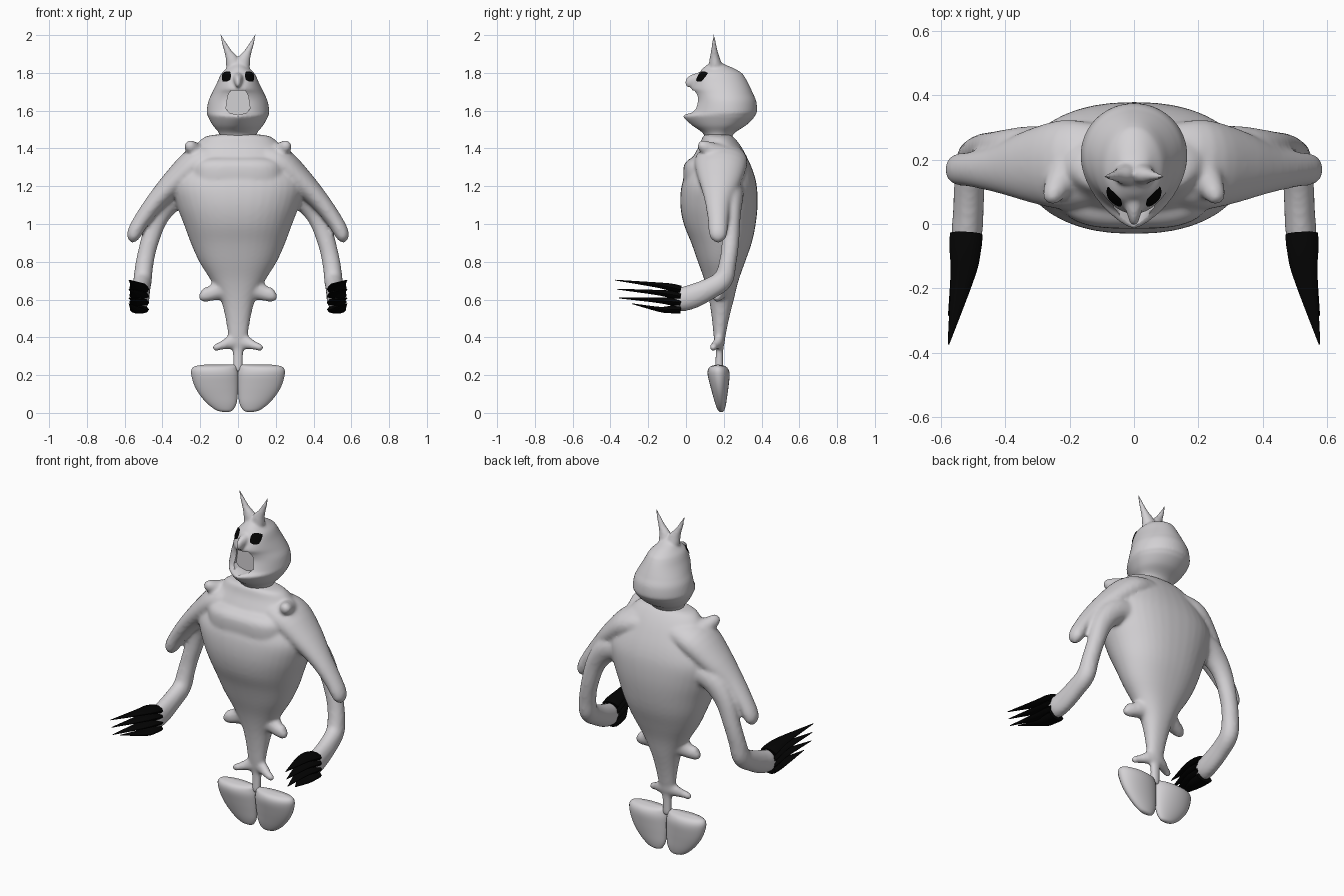
import bpy, bmesh, math
from mathutils import Vector

cube = bpy.data.objects.get("Cube")
if cube:
    bpy.data.objects.remove(cube)


def material(name, color):
    m = bpy.data.materials.new(name)
    m.use_nodes = True
    m.diffuse_color = color
    m.node_tree.nodes["Principled BSDF"].inputs["Base Color"].default_value = color
    return m


SKIN = material("pale grey skin", (0.65, 0.635, 0.655, 1))
BLACK = material("black", (0.001, 0.001, 0.001, 1))


def select(objects):
    bpy.ops.object.select_all(action="DESELECT")
    for ob in objects:
        ob.select_set(True)
    bpy.context.view_layer.objects.active = objects[0]


def finish(name, bm, mat):
    bmesh.ops.recalc_face_normals(bm, faces=bm.faces)
    me = bpy.data.meshes.new(name)
    bm.to_mesh(me)
    bm.free()
    me.materials.append(mat)
    ob = bpy.data.objects.new(name, me)
    bpy.context.collection.objects.link(ob)
    select([ob])
    bpy.ops.object.shade_smooth_by_angle(angle=math.radians(50))
    return ob


def fuse(objects, voxel, repeats):
    """Melt overlapping parts into one smooth skin."""
    select(objects)
    bpy.ops.object.join()
    ob = bpy.context.object
    remesh = ob.modifiers.new("melt", "REMESH")
    remesh.mode = "VOXEL"
    remesh.voxel_size = voxel
    soften = ob.modifiers.new("soften", "SMOOTH")
    soften.factor = 0.5
    soften.iterations = repeats
    for name in ("melt", "soften"):
        bpy.ops.object.modifier_apply(modifier=name)
    bpy.ops.object.shade_smooth_by_angle(angle=math.radians(60))
    return ob


def smooth_rows(rows, steps=4):
    """Catmull-Rom interpolation through rows of numbers."""
    out = []
    for i in range(len(rows) - 1):
        a, b, c, d = (rows[max(i - 1, 0)], rows[i], rows[i + 1],
                      rows[min(i + 2, len(rows) - 1)])
        for s in range(steps):
            t = s / steps
            out.append([0.5 * (2 * q + (r - p) * t + (2 * p - 5 * q + 4 * r - w) * t * t
                               + (3 * q - p - 3 * r + w) * t ** 3)
                        for p, q, r, w in zip(a, b, c, d)])
    return out + [list(rows[-1])]


def skin_rings(name, rings, mat):
    bm = bmesh.new()
    loops = [[bm.verts.new(p) for p in ring] for ring in rings]
    n = len(loops[0])
    for a, b in zip(loops, loops[1:]):
        for i in range(n):
            bm.faces.new((a[i], a[(i + 1) % n], b[(i + 1) % n], b[i]))
    bm.faces.new(loops[0])
    bm.faces.new(loops[-1])
    return finish(name, bm, mat)


def loft(name, rows, n=40, back=1):
    """Rows: z, x centre, half width, front y, widest y, back y, front sharpness."""
    rings = []
    for z, xc, w, yf, ym, yb, p in smooth_rows(rows):
        ring = []
        for i in range(n):
            t = 2 * math.pi * i / n
            s, c = math.sin(t), math.cos(t)
            x = math.copysign(abs(s) ** (p if c > 0 else back), s) * w
            ring.append((xc + x, ym - c * ((ym - yf) if c > 0 else (yb - ym)), z))
        rings.append(ring)
    return skin_rings(name, rings, SKIN)


def tube(name, rows, ref, side=1, mat=SKIN, n=20):
    """Rows: x, y, z, radius along ref, radius across it."""
    rows = smooth_rows(rows)
    pts = [Vector((r[0] * side, r[1], r[2])) for r in rows]
    rings = []
    for i, (r, p) in enumerate(zip(rows, pts)):
        tan = (pts[min(i + 1, len(pts) - 1)] - pts[max(i - 1, 0)]).normalized()
        u = Vector(ref)
        u = (u - tan * u.dot(tan)).normalized()
        v = tan.cross(u)
        rings.append([p + u * r[3] * math.cos(2 * math.pi * k / n)
                      + v * r[4] * math.sin(2 * math.pi * k / n) for k in range(n)])
    return skin_rings(name, rings, mat)


# Torso running down into the thin tail stem
torso = [(1.475, .1, .105, .225), (1.462, .175, .088, .25), (1.42, .22, .073, .285),
         (1.36, .265, .04, .32), (1.28, .32, .005, .355), (1.2, .35, -.024, .375),
         (1.1, .325, -.03, .379), (1.0, .287, -.012, .369), (.9, .25, .028, .348),
         (.8, .205, .063, .313), (.7, .143, .098, .278), (.6, .092, .122, .253),
         (.5, .066, .137, .228), (.4, .05, .147, .208), (.33, .03, .157, .198),
         (.22, .026, .152, .198)]
body = [loft("body", [(z, 0, w, f, (f + b) / 2, b, .85) for z, w, f, b in torso], back=.85)]

# Raised chest panel, a squared-off ellipsoid
bm = bmesh.new()
bmesh.ops.create_uvsphere(bm, u_segments=40, v_segments=24, radius=1)
for v in bm.verts:
    x, y, z = v.co
    v.co = (.25 * math.copysign(abs(x) ** .6, x), .11 + .125 * y,
            1.265 + .1 * math.copysign(abs(z) ** .6, z))
body.append(finish("chest_panel", bm, SKIN))

# Head with a receding open mouth above a pointed lower lip, and a nose
head = [loft("head", [
    (1.43, 0, .09, .11, .17, .23, 1), (1.48, 0, .1, .09, .18, .255, 1),
    (1.52, 0, .132, .035, .2, .315, 1.2), (1.56, 0, .155, -.01, .21, .357, 1.5),
    (1.577, 0, .162, -.012, .21, .367, 1.5), (1.595, 0, .166, .025, .215, .376, 1.2),
    (1.65, 0, .157, .052, .215, .372, 1), (1.69, 0, .139, .046, .21, .355, 1),
    (1.715, 0, .127, .03, .2, .344, 1.1), (1.75, 0, .11, .045, .185, .327, .85),
    (1.78, 0, .097, .06, .175, .31, .75), (1.8, 0, .085, .07, .17, .294, .75),
    (1.825, 0, .06, .09, .17, .252, .9), (1.845, 0, .042, .115, .165, .205, 1),
    (1.865, 0, .02, .135, .155, .175, 1)], n=64),
    tube("nose", [(0, .12, 1.775, .045, .035), (0, .06, 1.765, .03, .034),
                  (0, .02, 1.752, .018, .03), (0, .002, 1.75, .011, .022),
                  (0, -.004, 1.75, .002, .004)], (1, 0, 0))]

tails = []
for side, tag in ((1, "left"), (-1, "right")):
    # Horn
    head.append(tube("horn", [
        (.015, .16, 1.8, .045, .045), (.03, .153, 1.865, .03, .036), (.052, .15, 1.91, .019, .02),
        (.076, .148, 1.962, .01, .011), (.094, .147, 2.008, .003, .003)], (0, 1, 0), side))

    # Shoulder knob
    body.append(tube("shoulder_knob", [
        (.205, .18, 1.36, .065, .065), (.235, .125, 1.392, .045, .045),
        (.252, .09, 1.412, .033, .033), (.258, .07, 1.42, .021, .021),
        (.26, .062, 1.423, .002, .002)], (1, 0, 0), side))

    # Sleeve-like upper flap
    body.append(tube("shoulder_flap", [
        (.1, .19, 1.36, .12, .075), (.21, .185, 1.325, .14, .088), (.32, .18, 1.235, .115, .072),
        (.43, .17, 1.125, .072, .052), (.51, .17, 1.02, .054, .043), (.547, .17, .955, .049, .039),
        (.556, .17, .92, .036, .028), (.558, .17, .898, .004, .004)], (0, 1, 0), side, n=28))

    # Arm bending forward at the elbow
    body.append(tube("arm", [
        (.2, .225, 1.18, .09, .08), (.33, .235, 1.15, .075, .07), (.42, .24, 1.045, .058, .05),
        (.47, .235, .9, .048, .046), (.495, .22, .79, .048, .046), (.505, .195, .705, .049, .054),
        (.512, .12, .655, .048, .058), (.516, .03, .615, .048, .065),
        (.52, -.03, .6, .048, .063), (.522, -.065, .6, .034, .05)], (1, 0, 0), side))

    # Hip fin and small lower fin
    body.append(tube("hip_fin", [
        (.03, .185, .67, .06, .08), (.1, .18, .65, .045, .055), (.145, .172, .632, .036, .04),
        (.178, .165, .626, .03, .038), (.197, .162, .628, .021, .029),
        (.204, .161, .632, .002, .002)], (0, 1, 0), side))
    body.append(tube("lower_fin", [
        (0, .18, .385, .028, .05), (.05, .17, .37, .026, .034), (.09, .152, .355, .022, .022),
        (.122, .143, .346, .018, .019), (.138, .14, .345, .002, .002)], (0, 1, 0), side))

    # Long claws, fanned in height and drawn to a point
    claws = [((-.16, .678), (-.375, .703)), ((-.16, .638), (-.365, .655)),
             ((-.16, .597), (-.355, .608)), ((-.14, .548), (-.285, .578))]
    for k, (mid, tip) in enumerate(claws):
        root = .652 - .035 * k
        tube(f"claw_{k + 1}_{tag}", [
            (.522, -.03, root, .051, .023), (.525, -.08, (root + mid[1]) / 2, .049, .021),
            (.533, mid[0], mid[1], .038, .014), (.577, tip[0], tip[1], .002, .002)],
            (1, 0, 0), side, BLACK, n=10)

    # Tail lobe: z, inner x, outer x, half depth
    lobe = [(.006, .045, .085, .008), (.016, .026, .118, .018), (.05, .008, .163, .029),
            (.1, .001, .206, .04), (.15, -.002, .233, .05), (.2, -.002, .247, .058),
            (.23, .004, .246, .054), (.247, .008, .228, .038), (.255, .02, .18, .008)]
    loft("tail_lobe_" + tag, [(z, side * (a + b) / 2, (b - a) / 2, y - d, y, y + d, 1)
                              for z, a, b, d in lobe for y in [.187 - .07 * z]], n=28)

fuse(body, .01, 7)
face = fuse(head, .007, 5)

# Flat-backed mouth cut into the face
half = [(.038, 1.708), (.054, 1.68), (.064, 1.61), (.045, 1.588), (0, 1.578)]
outline = half + [(-x, z) for x, z in reversed(half[:-1])]
cutter = skin_rings("mouth_cutter", [[(x, y, z) for x, z in outline] for y in (-.1, .075)], SKIN)
cutter.hide_render = True
cut = face.modifiers.new("mouth", "BOOLEAN")
cut.operation = "DIFFERENCE"
cut.object = cutter
select([face])
bpy.ops.object.modifier_apply(modifier="mouth")
bpy.data.objects.remove(cutter)
bpy.ops.object.shade_smooth_by_angle(angle=math.radians(45))
bpy.context.view_layer.update()

# Eye plates wrapped on the face
for side, tag in ((1, "left"), (-1, "right")):
    bm = bmesh.new()
    bmesh.ops.create_grid(bm, x_segments=8, y_segments=8, size=1)
    for v in bm.verts:
        u, w = v.co.x, v.co.y
        x = side * (.059 + .023 * u * math.sqrt(1 - w * w / 3))
        z = 1.779 + .026 * w * math.sqrt(1 - u * u / 3) - .004 * u
        hit, pos, normal, _ = face.ray_cast(Vector((x, -1, z)), Vector((0, 1, 0)))
        v.co = pos + normal * .004 if hit else Vector((x, .12, z))
    finish("eye_" + tag, bm, BLACK)
